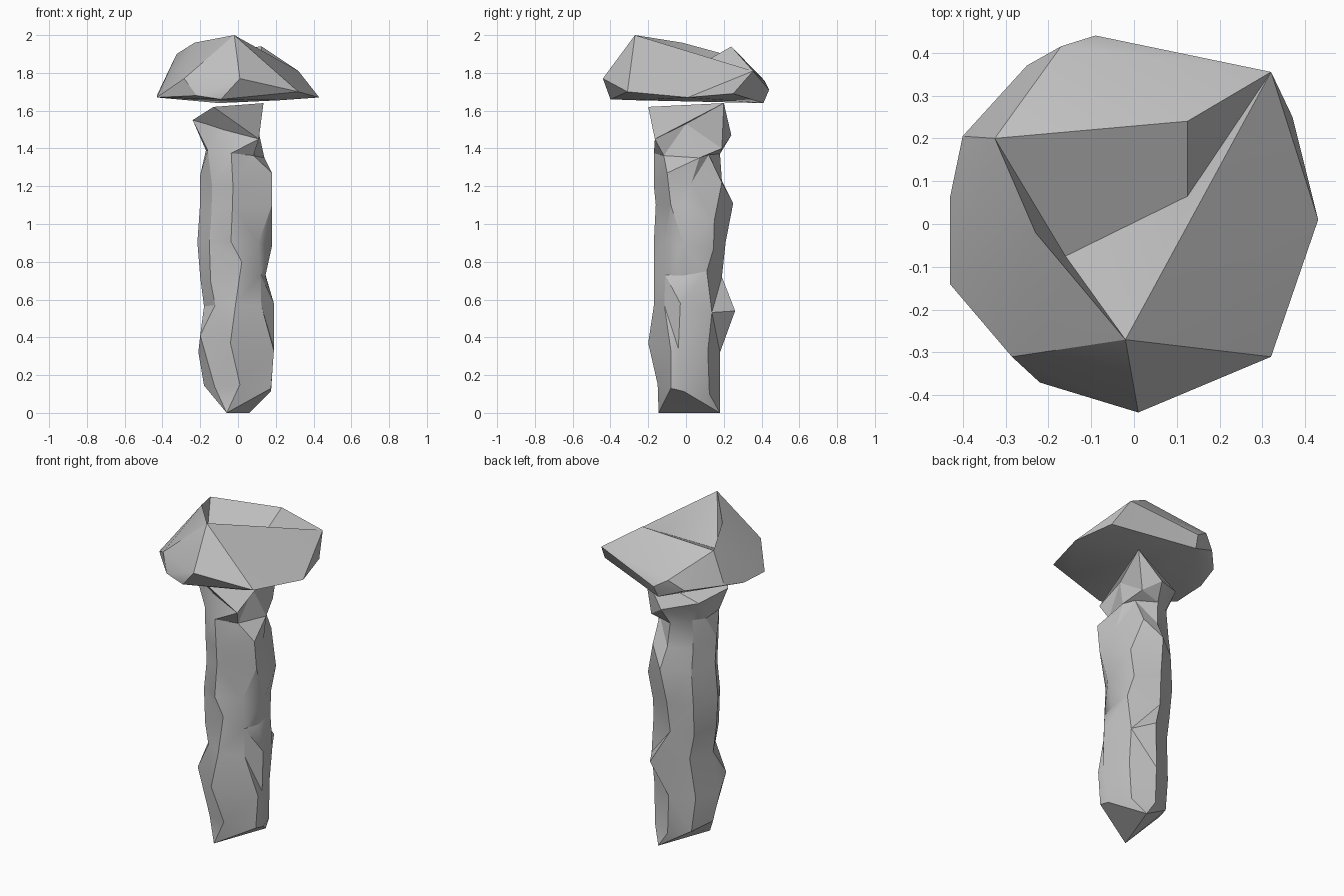
import bpy
import bmesh
import math
import random

random.seed(4)

default_cube = bpy.data.objects.get("Cube")
if default_cube:
    bpy.data.objects.remove(default_cube, do_unlink=True)

# One stone grey for everything
stone = bpy.data.materials.new("stone_grey")
stone.use_nodes = True
stone.diffuse_color = (0.53, 0.53, 0.53, 1)
stone.node_tree.nodes["Principled BSDF"].inputs["Base Color"].default_value = stone.diffuse_color


def make_object(name, bm):
    """Turn a bmesh into a stone object with soft facets and sharp creases."""
    bmesh.ops.recalc_face_normals(bm, faces=bm.faces[:])
    mesh = bpy.data.meshes.new(name)
    bm.to_mesh(mesh)
    bm.free()
    mesh.materials.append(stone)
    obj = bpy.data.objects.new(name, mesh)
    bpy.context.collection.objects.link(obj)
    bpy.ops.object.select_all(action='DESELECT')
    obj.select_set(True)
    bpy.context.view_layer.objects.active = obj
    bpy.ops.object.shade_smooth_by_angle(angle=math.radians(28))


def build_cap():
    """Faceted boulder: a hull with a valley folded into its top."""
    bm = bmesh.new()
    peak, shoulder, corner, bump, ridge_end = rim = [bm.verts.new(p) for p in (
        (-.02, -.27, 2), (-.23, -.02, 1.96), (-.325, .2, 1.9),
        (.125, .24, 1.94), (.32, .355, 1.81))]
    lower = [bm.verts.new(p) for p in (
        (.01, -.44, 1.77), (.32, -.31, 1.7), (.43, .01, 1.67), (.37, .25, 1.69),
        (-.09, .44, 1.71), (-.17, .415, 1.76), (-.25, .37, 1.7),
        (-.4, .205, 1.71), (-.43, .06, 1.68), (-.43, -.14, 1.67),
        (-.285, -.31, 1.77), (-.22, -.37, 1.68), (-.09, -.4, 1.66),
        (.22, -.26, 1.655), (-.1, .41, 1.64))]
    bmesh.ops.convex_hull(bm, input=rim + lower)
    top = [f for f in bm.faces if all(v in rim for v in f.verts)]
    bmesh.ops.delete(bm, geom=top, context='FACES')

    # Valley between the peak and the rear bump
    right = bm.verts.new((.125, .065, 1.84))
    left = bm.verts.new((-.16, -.075, 1.76))
    for loop in ((peak, shoulder, left), (shoulder, corner, left),
                 (corner, bump, right, left), (bump, ridge_end, right),
                 (ridge_end, peak, right), (peak, left, right)):
        bm.faces.new(loop)
    make_object("boulder_cap", bm)


def close_to_ridge(bm, ring, front_point, back_point):
    """Close an end of the shaft to a short edge running front to back."""
    front, back = bm.verts.new(front_point), bm.verts.new(back_point)
    ends = [front, front, back, back, back, back, front, front]
    for j, a in enumerate(ring):
        k = (j + 1) % len(ring)
        bm.faces.new((a, ring[k], ends[k]))
        if ends[j] != ends[k]:
            bm.faces.new((a, ends[k], ends[j]))


def build_pillar():
    """Rough eight-sided shaft lofted through uneven levels."""
    # Height, then left, right, front and back limits
    levels = (
        (.12, -.18, .175, -.15, .18), (.34, -.21, .19, -.2, .18),
        (.55, -.18, .19, -.17, .2), (.72, -.2, .145, -.165, .19),
        (.88, -.215, .18, -.17, .21), (1.1, -.2, .18, -.16, .21),
        (1.23, -.2, .185, -.17, .19), (1.38, -.18, .14, -.17, .18),
        (1.51, -.24, .12, -.16, .2))
    # Place of each column inside the limits
    columns = {"front": (.45, 0), "right_front": (.82, .15), "right": (1, .42),
               "right_back": (.85, .83), "back": (.5, 1), "left_back": (.16, .83),
               "left": (0, .45), "left_front": (.16, .16)}
    # Chipped corners and spurs, per column and level
    chips = {
        "front": {0: (.01, -.15, .15), 1: (-.04, -.2, .37), 3: (.02, -.17, .8),
                  8: (-.08, -.12, 1.5)},
        "right_front": {0: (.175, -.08, .13), 1: (.19, -.08, .33),
                        3: (.12, -.11, .73), 5: (.18, -.08, 1.1),
                        6: (.18, -.1, 1.27), 8: (.11, -.165, 1.45)},
        "right": {2: (.19, -.03, .58), 6: (.15, .03, 1.22),
                  7: (.14, .07, 1.35), 8: (.1, 0, 1.53)},
        "right_back": {3: (.14, .11, .75), 5: (.15, .15, 1.02),
                       6: (.09, .19, 1.22), 8: (.1, .19, 1.4)},
        "back": {2: (.06, .26, .54), 5: (0, .25, 1.11), 8: (0, .24, 1.47)},
        "left": {7: (-.17, .05, 1.39), 8: (-.24, -.06, 1.55)},
        "left_front": {1: (-.2, -.1, .41), 7: (-.16, -.09, 1.39),
                       8: (-.17, -.09, 1.53)},
    }
    bm = bmesh.new()
    rings = []
    for i, (z, left, right, front, back) in enumerate(levels):
        ring = []
        for name, (u, v) in columns.items():
            point = (left + (right - left) * u, front + (back - front) * v,
                     z + random.uniform(-.03, .03))
            ring.append(bm.verts.new(chips.get(name, {}).get(i, point)))
        rings.append(ring)

    # Triangulated sides, split along the shorter diagonal
    for low, high in zip(rings, rings[1:]):
        for j in range(len(columns)):
            k = (j + 1) % len(columns)
            a, b, c, d = low[j], low[k], high[k], high[j]
            if (a.co - c.co).length < (b.co - d.co).length:
                bm.faces.new((a, b, c))
                bm.faces.new((a, c, d))
            else:
                bm.faces.new((a, b, d))
                bm.faces.new((b, c, d))

    # Wedge-shaped foot and head
    close_to_ridge(bm, rings[0], (-.06, -.145, 0), (.06, .18, 0))
    close_to_ridge(bm, rings[-1], (-.13, -.2, 1.62), (.135, .2, 1.64))
    make_object("stone_pillar", bm)


build_pillar()
build_cap()
